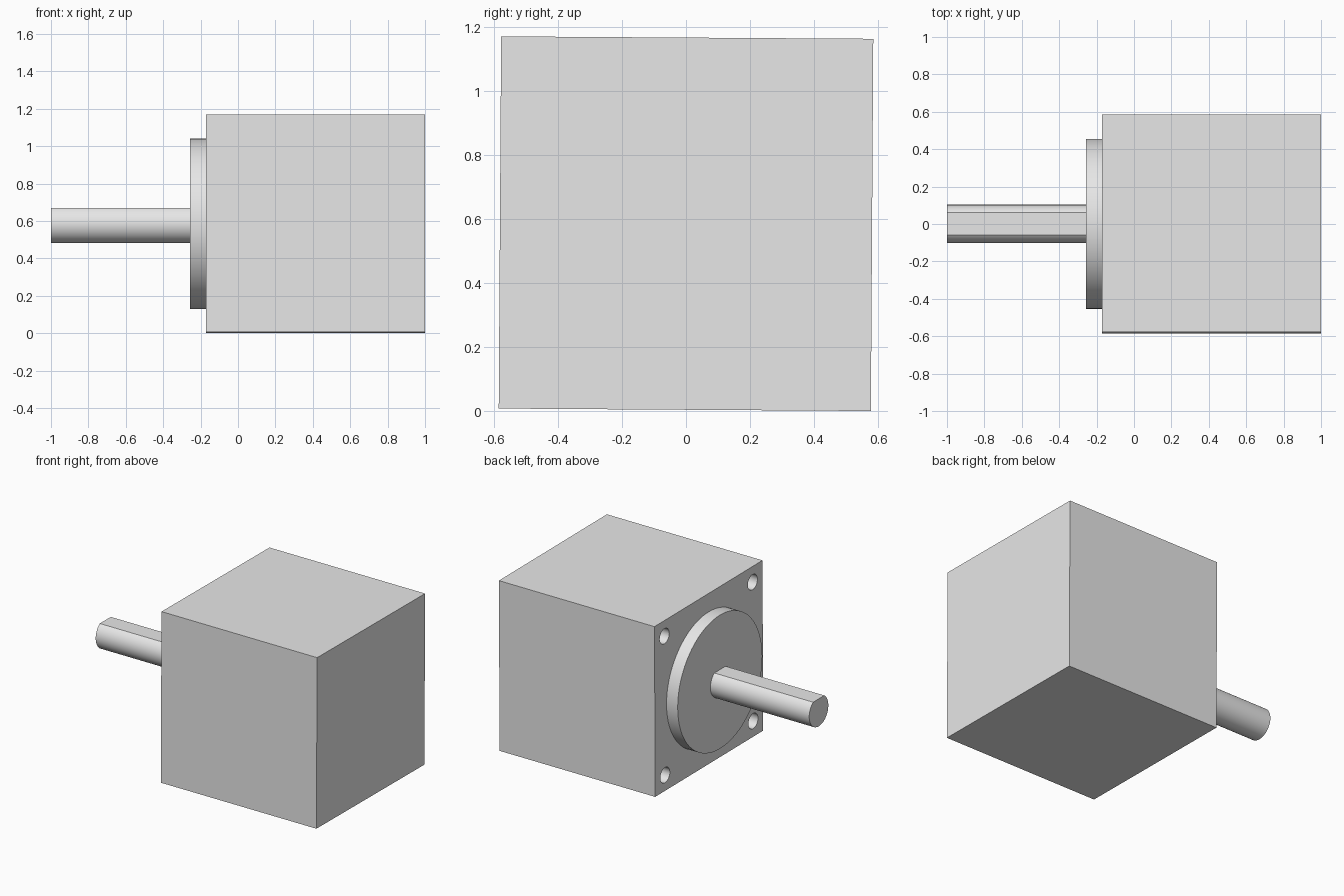
import bpy, bmesh, math

# Remove the default object
cube = bpy.data.objects.get("Cube")
if cube:
    bpy.data.objects.remove(cube, do_unlink=True)

AXIS_Z = 0.585      # height of the shaft axis
TILT = -0.0065      # slight roll about the shaft axis
HALF = 0.581        # half width of the square body
FACE_X = -0.172     # mounting face

grey = bpy.data.materials.new("light_grey")
grey.use_nodes = True
color = (0.8, 0.8, 0.8, 1)
grey.diffuse_color = color
grey.node_tree.nodes["Principled BSDF"].inputs["Base Color"].default_value = color


def arc(radius, start=0.0, end=2 * math.pi, count=64, center=(0, 0)):
    """Points of a circle or arc in the y-z plane."""
    closed = abs(end - start - 2 * math.pi) < 1e-6
    steps = count if closed else count - 1
    return [(center[0] + radius * math.cos(start + (end - start) * i / steps),
             center[1] + radius * math.sin(start + (end - start) * i / steps))
            for i in range(count)]


def extrude_profiles(name, profiles, x0, x1):
    """Extrude closed y-z profiles along x into one object."""
    bm = bmesh.new()
    for profile in profiles:
        face = bm.faces.new([bm.verts.new((x0, y, z)) for y, z in profile])
        out = bmesh.ops.extrude_face_region(bm, geom=[face], use_keep_orig=True)
        verts = [v for v in out["geom"] if isinstance(v, bmesh.types.BMVert)]
        bmesh.ops.translate(bm, verts=verts, vec=(x1 - x0, 0, 0))
    bmesh.ops.recalc_face_normals(bm, faces=bm.faces)
    mesh = bpy.data.meshes.new(name)
    bm.to_mesh(mesh)
    bm.free()
    mesh.materials.append(grey)
    obj = bpy.data.objects.new(name, mesh)
    bpy.context.collection.objects.link(obj)
    obj.location.z = AXIS_Z
    obj.rotation_euler.x = TILT
    return obj


def activate(obj):
    bpy.ops.object.select_all(action="DESELECT")
    obj.select_set(True)
    bpy.context.view_layer.objects.active = obj


# Square motor body
square = [(-HALF, -HALF), (HALF, -HALF), (HALF, HALF), (-HALF, HALF)]
body = extrude_profiles("motor_body", [square], FACE_X, 1.0)

# Four blind screw holes in the mounting face
holes = [arc(0.0515, count=32, center=(sy * 0.474, sz * 0.474))
         for sy in (-1, 1) for sz in (-1, 1)]
cutter = extrude_profiles("screw_hole_cutter", holes, FACE_X - 0.05, FACE_X + 0.11)
cutter.hide_render = True
bpy.context.view_layer.update()
activate(body)
cut = body.modifiers.new("screw_holes", "BOOLEAN")
cut.operation = "DIFFERENCE"
cut.solver = "EXACT"
cut.object = cutter
bpy.ops.object.modifier_apply(modifier=cut.name)
bpy.data.objects.remove(cutter, do_unlink=True)

# Round pilot boss on the mounting face
boss = extrude_profiles("pilot_boss", [arc(0.455, count=96)], -0.256, FACE_X)

# Output shaft with a flat along its top
SHAFT_R, FLAT_Z = 0.103, 0.084
flat = math.asin(FLAT_Z / SHAFT_R)
d_profile = arc(SHAFT_R, math.pi - flat, 2 * math.pi + flat, count=56)
shaft = extrude_profiles("output_shaft", [d_profile], -1.0, -0.25)

# Smooth the round walls, keep edges sharp
for part in (body, boss, shaft):
    activate(part)
    bpy.ops.object.shade_smooth_by_angle(angle=math.radians(25))
